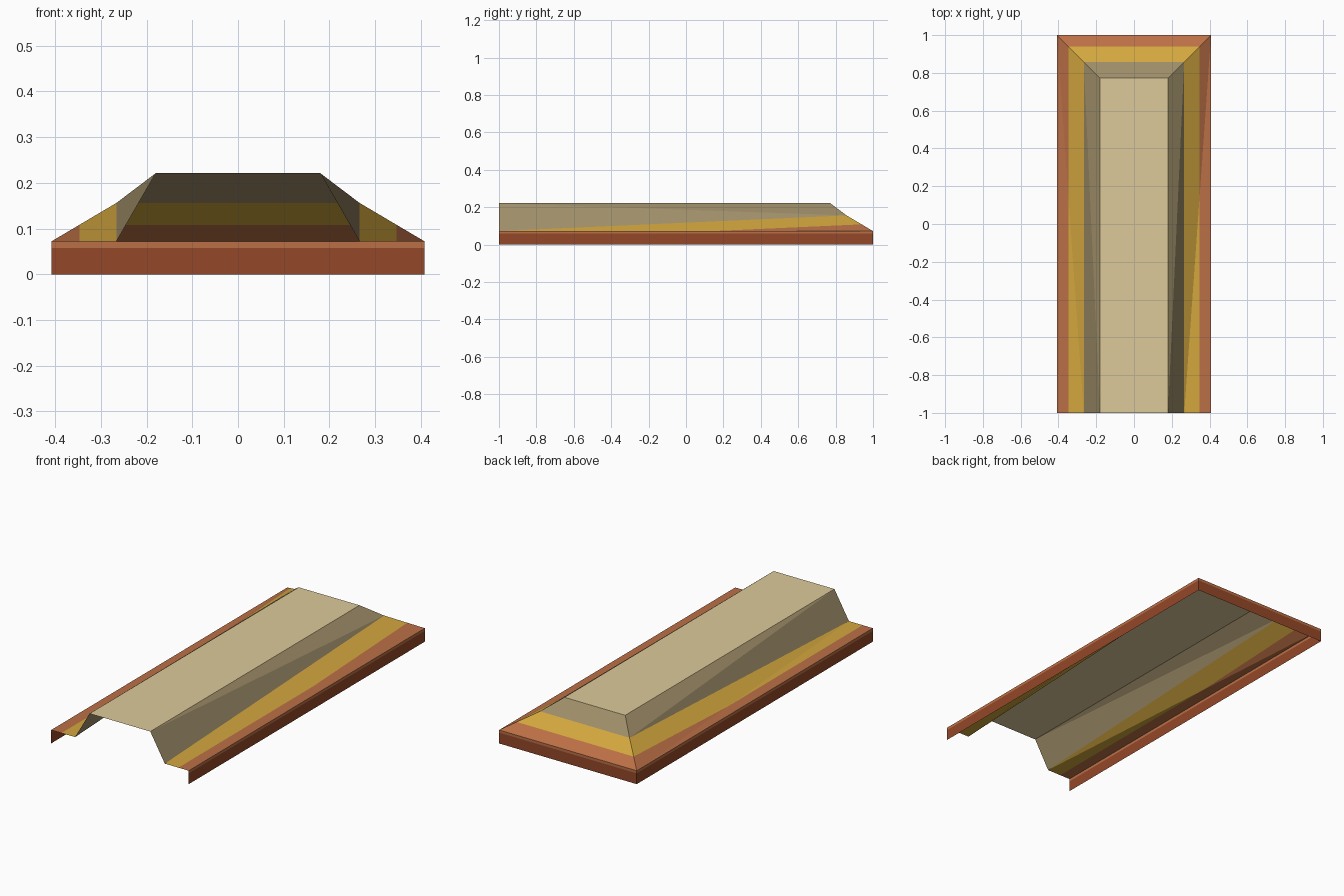
import bpy, bmesh
from mathutils import Vector

if "Cube" in bpy.data.objects:
    bpy.data.objects.remove(bpy.data.objects["Cube"])

OFF = 0.592                      # back edge y = half width + OFF (45 degree mitre)
W, BAND, CREASE, TOP = 0.408, 0.347, 0.266, 0.18
Z_LIP, Z_RIM, Z_CREASE, Z_TOP = 0.058, 0.072, 0.156, 0.221


def srgb(r, g, b):
    f = lambda c: (c / 255 / 12.92) if c < 10 else ((c / 255 + 0.055) / 1.055) ** 2.4
    return (f(r), f(g), f(b), 1)


def material(name, rgb):
    m = bpy.data.materials.new(name)
    m.diffuse_color = srgb(*rgb)
    m.use_nodes = True
    m.node_tree.nodes["Principled BSDF"].inputs["Base Color"].default_value = m.diffuse_color
    return m


RUST = material("rust brown", (148, 72, 40))
COPPER = material("copper", (187, 112, 70))
GOLD = material("gold", (211, 167, 62))
TAUPE = material("taupe", (158, 141, 104))
CREAM = material("cream", (221, 202, 155))


def part(name, polys, mats, rule, cuts=()):
    """Sheet from polygons, cut along planes, coloured by a rule on face centres."""
    bm = bmesh.new()
    for p in polys:
        bm.faces.new([bm.verts.new(v) for v in p])
    bmesh.ops.remove_doubles(bm, verts=bm.verts, dist=1e-4)
    for co, no in cuts:
        bmesh.ops.bisect_plane(bm, geom=bm.verts[:] + bm.edges[:] + bm.faces[:],
                               plane_co=co, plane_no=no)
    bm.normal_update()
    inside = Vector((0, -0.3, -0.2))
    for f in bm.faces:
        c = f.calc_center_median()
        if f.normal.dot(c - inside) < 0:
            f.normal_flip()
        f.material_index = rule(c)
    me = bpy.data.meshes.new(name)
    bm.to_mesh(me)
    bm.free()
    for m in mats:
        me.materials.append(m)
    ob = bpy.data.objects.new(name, me)
    bpy.context.collection.objects.link(ob)
    return ob


def front(x, z):
    return (x, -1, z)


def back(x, z):
    return (x, abs(x) + OFF, z)


def ring(x, z):
    """U-shaped path: front left, back left, back right, front right."""
    return [front(-x, z), back(-x, z), back(x, z), front(x, z)]


# upright skirt on three sides, with a lighter lip along its upper edge
skirt = []
for z0, z1 in ((0, Z_LIP), (Z_LIP, Z_RIM)):
    a, b = ring(W, z0), ring(W, z1)
    skirt += [(a[i], a[i + 1], b[i + 1], b[i]) for i in range(3)]
part("skirt", skirt, [RUST, COPPER], lambda c: int(c.z > Z_LIP))

# apron: level at the open front, climbing toward the back; copper edge, gold band
apron = [(back(-W, Z_RIM), back(W, Z_RIM), back(CREASE, Z_CREASE), back(-CREASE, Z_CREASE))]
for s in (-1, 1):
    apron += [(front(s * W, Z_RIM), back(s * W, Z_RIM), front(s * CREASE, Z_RIM)),
              (front(s * CREASE, Z_RIM), back(s * W, Z_RIM), back(s * CREASE, Z_CREASE))]
part("apron", apron, [COPPER, GOLD],
     lambda c: int(max(abs(c.x), c.y - OFF) < BAND),
     [((BAND, 0, 0), (1, 0, 0)), ((-BAND, 0, 0), (1, 0, 0)),
      ((0, BAND + OFF, 0), (0, 1, 0))])

# steep raised sides and back
slopes = [(back(-CREASE, Z_CREASE), back(CREASE, Z_CREASE), back(TOP, Z_TOP), back(-TOP, Z_TOP))]
for s in (-1, 1):
    slopes += [(front(s * CREASE, Z_RIM), back(s * CREASE, Z_CREASE), front(s * TOP, Z_TOP)),
               (front(s * TOP, Z_TOP), back(s * CREASE, Z_CREASE), back(s * TOP, Z_TOP))]
part("raised_sides", slopes, [TAUPE], lambda c: 0)

# flat top panel
part("top_panel", [ring(TOP, Z_TOP)], [CREAM], lambda c: 0)
